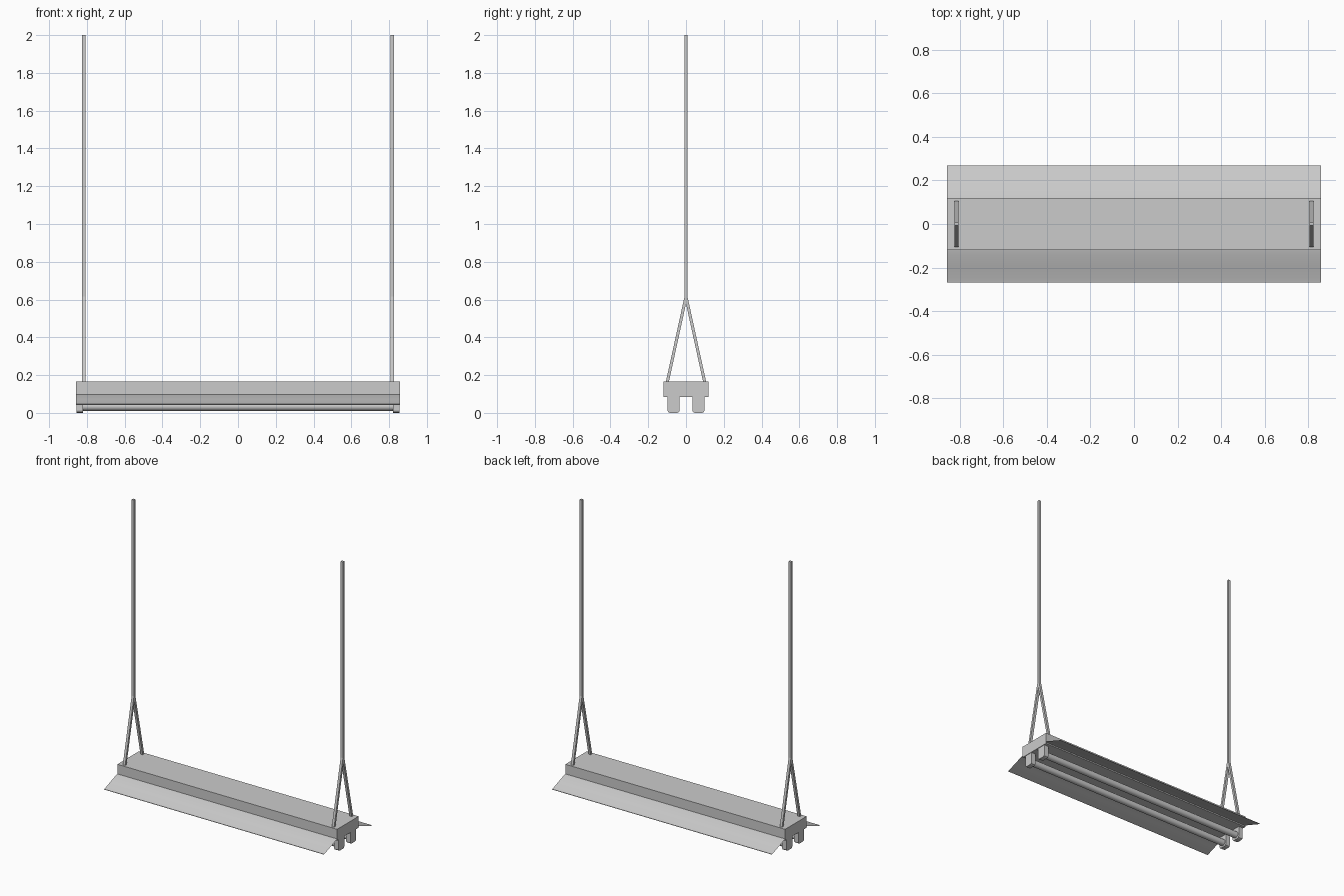
import bpy, bmesh, math

if "Cube" in bpy.data.objects:
    bpy.data.objects.remove(bpy.data.objects["Cube"])


def make_object(name, bm):
    bmesh.ops.recalc_face_normals(bm, faces=bm.faces)
    mesh = bpy.data.meshes.new(name)
    bm.to_mesh(mesh)
    bm.free()
    obj = bpy.data.objects.new(name, mesh)
    bpy.context.collection.objects.link(obj)
    return obj


def extrude_x(name, profile, x0, x1, caps=True):
    """Sweep a closed (y, z) profile along x."""
    bm = bmesh.new()
    a = [bm.verts.new((x0, y, z)) for y, z in profile]
    b = [bm.verts.new((x1, y, z)) for y, z in profile]
    n = len(profile)
    for i in range(n):
        j = (i + 1) % n
        bm.faces.new((a[i], a[j], b[j], b[i]))
    if caps:
        bm.faces.new(a)
        bm.faces.new(b)
    return make_object(name, bm)


def smooth(obj, angle=40):
    bpy.ops.object.select_all(action='DESELECT')
    obj.select_set(True)
    bpy.context.view_layer.objects.active = obj
    bpy.ops.object.shade_smooth_by_angle(angle=math.radians(angle))


HALF = 0.858

# Ballast housing
extrude_x("housing", [(-0.12, 0.085), (0.12, 0.085), (0.12, 0.165), (-0.12, 0.165)],
          -HALF, HALF)

# Hangers: inverted Y of square rod, one at each end
half_y = [(0.008, 2.0), (0.008, 0.615), (0.107, 0.163), (0.091, 0.163)]
hanger = half_y + [(0.0, 0.578)] + [(-y, z) for y, z in reversed(half_y)]
for side, x in (("left", -0.816), ("right", 0.816)):
    extrude_x(f"hanger_{side}", hanger, x - 0.009, x + 0.009)

# Thin reflector wing section, sloping down and outward with a soft lip
wing_top = [(0.12, 0.097), (0.137, 0.093), (0.195, 0.072), (0.253, 0.050), (0.268, 0.046)]
wing = wing_top + [(y, z - 0.003) for y, z in reversed(wing_top)]

for side, s in (("front", -1), ("back", 1)):
    obj = extrude_x(f"reflector_{side}", [(s * y, z) for y, z in wing],
                    -HALF, HALF, caps=False)
    smooth(obj)

    # Lamp holders with clipped lower corners
    cy = s * 0.066
    holder = [(-0.032, 0.09), (-0.032, 0.012), (-0.028, 0.004), (-0.020, 0.0),
              (0.020, 0.0), (0.028, 0.004), (0.032, 0.012), (0.032, 0.09)]
    for end, e in (("left", -1), ("right", 1)):
        extrude_x(f"lamp_holder_{side}_{end}", [(cy + y, z) for y, z in holder],
                  e * 0.82, e * 0.854)

    # Fluorescent tube
    ring = [(cy + 0.023 * math.cos(2 * math.pi * i / 24),
             0.034 + 0.023 * math.sin(2 * math.pi * i / 24)) for i in range(24)]
    smooth(extrude_x(f"tube_{side}", ring, -0.825, 0.825))
